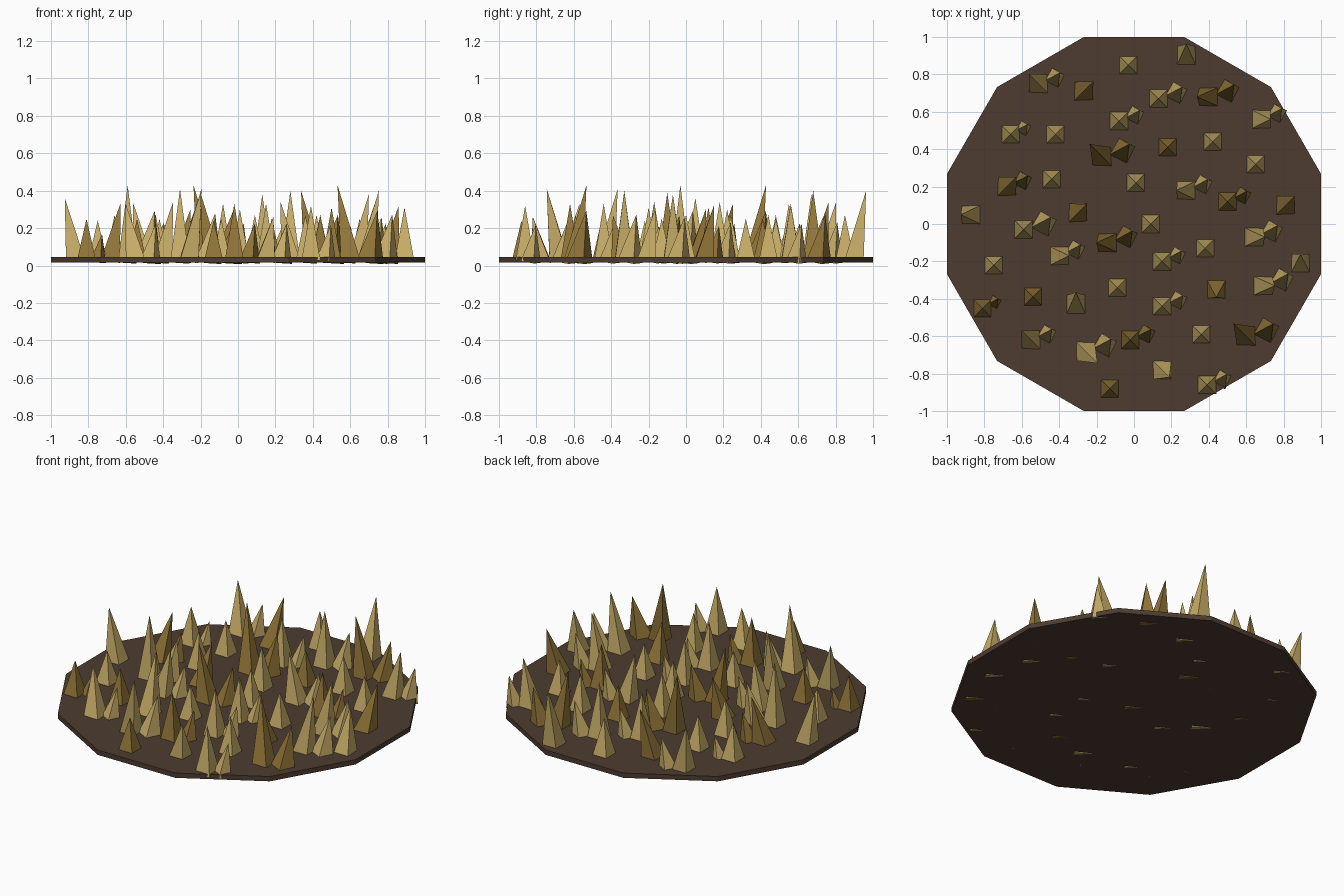
import bpy
import bmesh
import math
from mathutils import Matrix, Vector

cube = bpy.data.objects.get("Cube")
if cube:
    bpy.data.objects.remove(cube, do_unlink=True)

UP = Vector((0, 0, 1))
SLOPE = 0.17       # sideways travel of a leaning tip per unit of height
COMPASS = {"n": (0, 1), "s": (0, -1), "e": (1, 0), "w": (-1, 0)}


def make_material(name, colour):
    material = bpy.data.materials.new(name)
    material.use_nodes = True
    material.diffuse_color = (*colour, 1)
    shader = material.node_tree.nodes["Principled BSDF"]
    shader.inputs["Base Color"].default_value = (*colour, 1)
    shader.inputs["Roughness"].default_value = 0.9
    return material


def make_object(name, bm, material):
    mesh = bpy.data.meshes.new(name)
    bm.to_mesh(mesh)
    bm.free()
    mesh.materials.append(material)
    obj = bpy.data.objects.new(name, mesh)
    bpy.context.collection.objects.link(obj)
    return obj


def lean_vector(lean):
    """Turn compass letters into a sideways slope."""
    total = Vector((0, 0, 0))
    for letter in lean:
        total += Vector((*COMPASS[letter], 0))
    return total * SLOPE


def add_spike(bm, base, width, tip_height, lean, turn):
    """Four-sided pyramid, turned about its axis and then tilted as a whole."""
    axis = UP + lean
    length = (tip_height - base.z) * axis.length
    tilt = UP.rotation_difference(axis).to_matrix().to_4x4()
    matrix = (Matrix.Translation(base) @ tilt
              @ Matrix.Rotation(math.pi / 4 + turn, 4, "Z")
              @ Matrix.Translation(UP * length / 2))
    bmesh.ops.create_cone(bm, cap_ends=True, segments=4,
                          radius1=width / math.sqrt(2), radius2=0,
                          depth=length, matrix=matrix)


def build_spikes(name, spikes, material, paired):
    """Spikes are given as x, y and tip height in hundredths, then the lean."""
    bm = bmesh.new()
    for x, y, height, lean in spikes:
        base = Vector((x / 100, y / 100, 0.03))
        tip_height = height / 100
        add_spike(bm, base, 0.1, tip_height, lean_vector(lean), 0)
        if paired:
            # smaller, turned companion beside the main spike
            offset = Vector((tip_height / 4, 0.03, -0.01))
            add_spike(bm, base + offset, 0.25 * tip_height, tip_height * 0.68,
                      lean_vector("ne") * 0.8, math.radians(-28))
    return make_object(name, bm, material)


earth = make_material("dark_earth", (0.075, 0.045, 0.03))
straw = make_material("pale_straw", (0.58, 0.42, 0.14))
ochre = make_material("dark_ochre", (0.29, 0.18, 0.04))

# Twelve-sided ground plate with flat sides facing the axes
plate = bmesh.new()
turn = math.pi / 12
radius = 1 / math.cos(turn)
bmesh.ops.create_cone(plate, cap_ends=True, segments=12, radius1=radius,
                      radius2=radius, depth=0.03,
                      matrix=Matrix.Translation((0, 0, 0.03))
                      @ Matrix.Rotation(turn, 4, "Z"))
make_object("ground_plate", plate, earth)

# Pale spikes with a companion
pale_pairs = [
    (-51, 75, 34, "nw"), (13, 67, 38, ""), (-8, 55, 33, ""),
    (-66, 48, 27, ""), (68, 56, 33, "e"), (28, 18, 34, "w"),
    (-59, -3, 43, ""), (64, -7, 38, "e"), (-40, -17, 34, "e"),
    (15, -20, 31, ""), (69, -33, 40, "e"), (15, -44, 33, ""),
    (-55, -62, 33, "nw"), (-26, -68, 41, "se"), (39, -86, 32, ""),
]
build_spikes("pale_paired_spikes", pale_pairs, straw, True)

# Pale spikes standing alone
pale_singles = [
    (-3, 85, 27, ""), (28, 90, 40, "n"), (-42, 48, 25, ""),
    (42, 44, 27, ""), (65, 32, 25, ""), (-44, 24, 27, ""),
    (1, 22, 30, ""), (-87, 5, 36, "w"), (9, 0, 27, ""),
    (38, -13, 25, ""), (89, -21, 31, "n"), (-75, -22, 24, ""),
    (-9, -34, 25, ""), (-31, -43, 41, "n"), (36, -59, 27, ""),
    (15, -78, 26, "se"),
]
build_spikes("pale_single_spikes", pale_singles, straw, False)

# Dark spikes with a companion
dark_pairs = [
    (40, 68, 40, "w"), (-17, 36, 43, "nw"), (-68, 20, 33, "ne"),
    (50, 12, 31, ""), (-14, -10, 39, "w"), (-81, -45, 25, ""),
    (-2, -62, 33, ""), (60, -60, 43, "nw"),
]
build_spikes("dark_paired_spikes", dark_pairs, ochre, True)

# Dark spikes standing alone
dark_singles = [
    (-27, 71, 34, "ne"), (18, 41, 25, ""), (81, 10, 32, "ne"),
    (-30, 6, 30, "ne"), (44, -35, 27, "s"), (-54, -39, 25, ""),
    (-13, -88, 24, ""),
]
build_spikes("dark_single_spikes", dark_singles, ochre, False)
